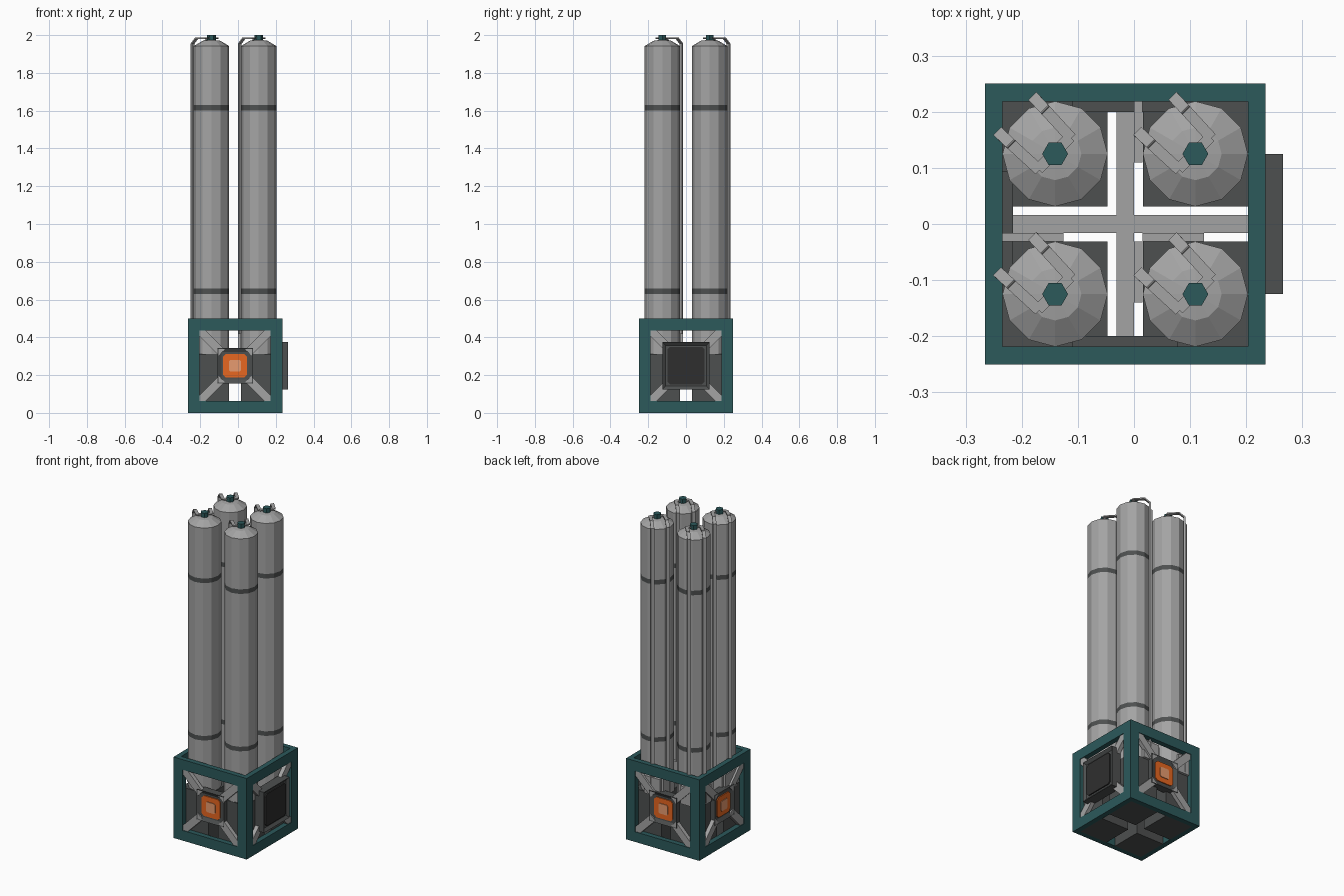
import bpy, bmesh, math
from mathutils import Vector, Matrix

if "Cube" in bpy.data.objects:
    bpy.data.objects.remove(bpy.data.objects["Cube"])

U = 1 / 32                      # modelling grid
CX = -U / 2                     # centre of the base frame


def mat(name, rgb):
    m = bpy.data.materials.new(name)
    m.diffuse_color = (*rgb, 1)
    m.use_nodes = True
    m.node_tree.nodes["Principled BSDF"].inputs["Base Color"].default_value = m.diffuse_color
    return m


TEAL = mat("teal", (0.025, 0.1, 0.105))
GREY = mat("light grey", (0.37, 0.37, 0.37))
DARK = mat("dark grey", (0.075, 0.08, 0.08))
BLACK = mat("near black", (0.028, 0.028, 0.028))
ORANGE = mat("orange", (0.8, 0.135, 0.015))
PEACH = mat("light orange", (0.8, 0.33, 0.16))


def finish(name, bm, mats, matrix=None):
    bmesh.ops.recalc_face_normals(bm, faces=bm.faces)
    if matrix:
        bm.transform(matrix)
    me = bpy.data.meshes.new(name)
    bm.to_mesh(me)
    bm.free()
    for m in mats:
        me.materials.append(m)
    ob = bpy.data.objects.new(name, me)
    bpy.context.collection.objects.link(ob)
    return ob


def add_box(bm, lo, hi):
    lo, hi = Vector(lo), Vector(hi)
    s = hi - lo
    m = Matrix.Translation((lo + hi) / 2) @ Matrix.Diagonal((s.x, s.y, s.z, 1))
    return bmesh.ops.create_cube(bm, size=1, matrix=m)["verts"]


def add_beam(bm, p, q, side, w, t, ext=0.0):
    """Rectangular bar from p to q; width w along side, thickness t."""
    p, q, side = Vector(p), Vector(q), Vector(side).normalized()
    d = (q - p).normalized()
    p, q = p - d * ext, q + d * ext
    n = d.cross(side).normalized()
    rot = Matrix((side, n, d)).transposed().to_4x4()
    m = Matrix.Translation((p + q) / 2) @ rot @ Matrix.Diagonal((w, t, (q - p).length, 1))
    bmesh.ops.create_cube(bm, size=1, matrix=m)


def plate(name, half, cut, y0, y1, m, matrix):
    """Square plate with clipped corners, facing -y, centred at z = 0.25."""
    bm = bmesh.new()
    h, c = half, half - cut
    pts = [(c, -h), (h, -c), (h, c), (c, h), (-c, h), (-h, c), (-h, -c), (-c, -h)]
    f = bm.faces.new([bm.verts.new((x, y0, z + 0.25)) for x, z in pts])
    new = bmesh.ops.extrude_face_region(bm, geom=[f])["geom"]
    bmesh.ops.translate(bm, vec=(0, y1 - y0, 0),
                        verts=[v for v in new if isinstance(v, bmesh.types.BMVert)])
    finish(name, bm, [m], matrix)


def collar(name, half, y0, y1, rim, depth, matrix):
    """Square housing with a recessed outer face."""
    bm = bmesh.new()
    add_box(bm, (-half, y0, 0.25 - half), (half, y1, 0.25 + half))
    bm.normal_update()
    front = [f for f in bm.faces if f.normal.y < -0.9]
    bmesh.ops.inset_region(bm, faces=front, thickness=rim, depth=0)
    bmesh.ops.translate(bm, vec=(0, depth, 0), verts=front[0].verts[:])
    finish(name, bm, [DARK], matrix)


# Base frame: four open side panels, each with braces and a centre unit
for k, side in enumerate(("front", "right", "back", "left")):
    M = Matrix.Translation((CX, 0, 0)) @ Matrix.Rotation(k * math.pi / 2, 4, "Z")
    bm = bmesh.new()
    a, b = -0.25, -0.25 + U
    add_box(bm, (-0.25, a, 0), (0.25 - U, b, 2 * U))
    add_box(bm, (-0.25, a, 0.5 - 2 * U), (0.25 - U, b, 0.5))
    add_box(bm, (-0.25, a, 2 * U), (-0.25 + 2 * U, b, 0.5 - 2 * U))
    add_box(bm, (0.25 - 2 * U, a, 2 * U), (0.25 - U, b, 0.5 - 2 * U))
    finish(side + "_frame", bm, [TEAL], M)

    # diagonal braces
    bm = bmesh.new()
    for sx in (-1, 1):
        for sz in (-1, 1):
            add_beam(bm, (sx * 0.07, -0.234, 0.25 + sz * 0.07),
                     (sx * 0.2, -0.234, 0.25 + sz * 0.2), (0, 1, 0), 0.024, 0.045)
    finish(side + "_braces", bm, [GREY], M)

    # centre unit: black hatch on the right, orange lamp elsewhere
    if side == "right":
        collar("hatch_housing", 4 * U, -0.25 - U, -0.22, 0.024, 0.014, M)
        plate("hatch_panel", 0.099, 0.014, -0.275, -0.266, BLACK, M)
    else:
        collar(side + "_lamp_housing", 3 * U, -0.249, -0.2, 0.03, 0.012, M)
        plate(side + "_lamp", 2 * U, 0.014, -0.243, -0.236, ORANGE, M)
        plate(side + "_lamp_core", U, 0.007, -0.247, -0.242, PEACH, M)

# Cross bars joining the centre units
bm = bmesh.new()
add_box(bm, (CX - 7 * U, -U / 2, 0.25 - U / 2), (CX + 7 * U, U / 2, 0.25 + U / 2))
add_box(bm, (CX - U / 2, -7 * U, 0.25 - U / 2 + 0.001), (CX + U / 2, 7 * U, 0.25 + U / 2 - 0.001))
finish("cross_bars", bm, [GREY])

# Tank profile: radius, height; bands are marked by height
R = 3 * U
PROFILE = [(R, 0.31), (R, 0.63), (R, 0.658), (R, 1.602), (R, 1.63),
           (R, 1.942), (R / 2, 1.97), (0.015, 1.974)]
SIDES = 12


def tank(name, cx, cy):
    bm = bmesh.new()
    rings = []
    for r, z in PROFILE:
        rings.append([bm.verts.new((r * math.cos(2 * math.pi * i / SIDES),
                                    r * math.sin(2 * math.pi * i / SIDES), z))
                      for i in range(SIDES)])
    for j in range(len(rings) - 1):
        for i in range(SIDES):
            n = (i + 1) % SIDES
            f = bm.faces.new((rings[j][i], rings[j][n], rings[j + 1][n], rings[j + 1][i]))
            f.material_index = 1 if j in (1, 3) else 0
    bm.faces.new(rings[0])
    bm.faces.new(rings[-1])
    finish(name, bm, [GREY, DARK], Matrix.Translation((cx, cy, 0)))


# Four tanks with sockets, valves and feed pipes
for ix, x_name in ((-1, "left"), (1, "right")):
    for iy, y_name in ((-1, "front"), (1, "back")):
        cx, cy = CX + ix * 4 * U, iy * 4 * U
        T = Matrix.Translation((cx, cy, 0))
        tag = y_name + "_" + x_name
        tank(tag + "_tank", cx, cy)

        # socket block
        bm = bmesh.new()
        add_box(bm, (-R, -R, 0), (R, R, 10 * U))
        finish(tag + "_socket", bm, [DARK], T)

        # hexagonal valve
        bm = bmesh.new()
        bmesh.ops.create_cone(bm, cap_ends=True, segments=6, radius1=0.023, radius2=0.023,
                              depth=0.035, matrix=Matrix.Translation((0, 0, 1.9825))
                              @ Matrix.Rotation(math.pi / 6, 4, "Z"))
        finish(tag + "_valve", bm, [TEAL], T)

        # feed pipes, the second mirrored across the diagonal
        for n in (0, 1):
            def P(x, y, z):
                return (-y, -x, z) if n else (x, y, z)
            bm = bmesh.new()
            tip, foot = P(-0.1, 0.0375, 1.955), P(-0.1, 0.0375, 0.32)
            bend, corner = P(-0.078, 0.017, 1.984), P(-0.03, -0.027, 1.984)
            add_beam(bm, foot, tip, (1, 1, 0), 0.02, 0.009)
            add_beam(bm, tip, bend, (1, 1, 0), 0.02, 0.007, 0.003)
            add_beam(bm, bend, corner, (1, 1, 0), 0.02, 0.007, 0.003)
            add_beam(bm, corner, P(-0.008, -0.005, 1.984), (1, -1, 0), 0.02, 0.0065)
            c1, c2 = P(-0.109, -0.015, 0.31), P(-0.094, 0.094, 0.42)
            add_box(bm, [min(u, v) for u, v in zip(c1, c2)], [max(u, v) for u, v in zip(c1, c2)])
            finish(tag + ("_back_pipe" if n else "_side_pipe"), bm, [GREY], T)
